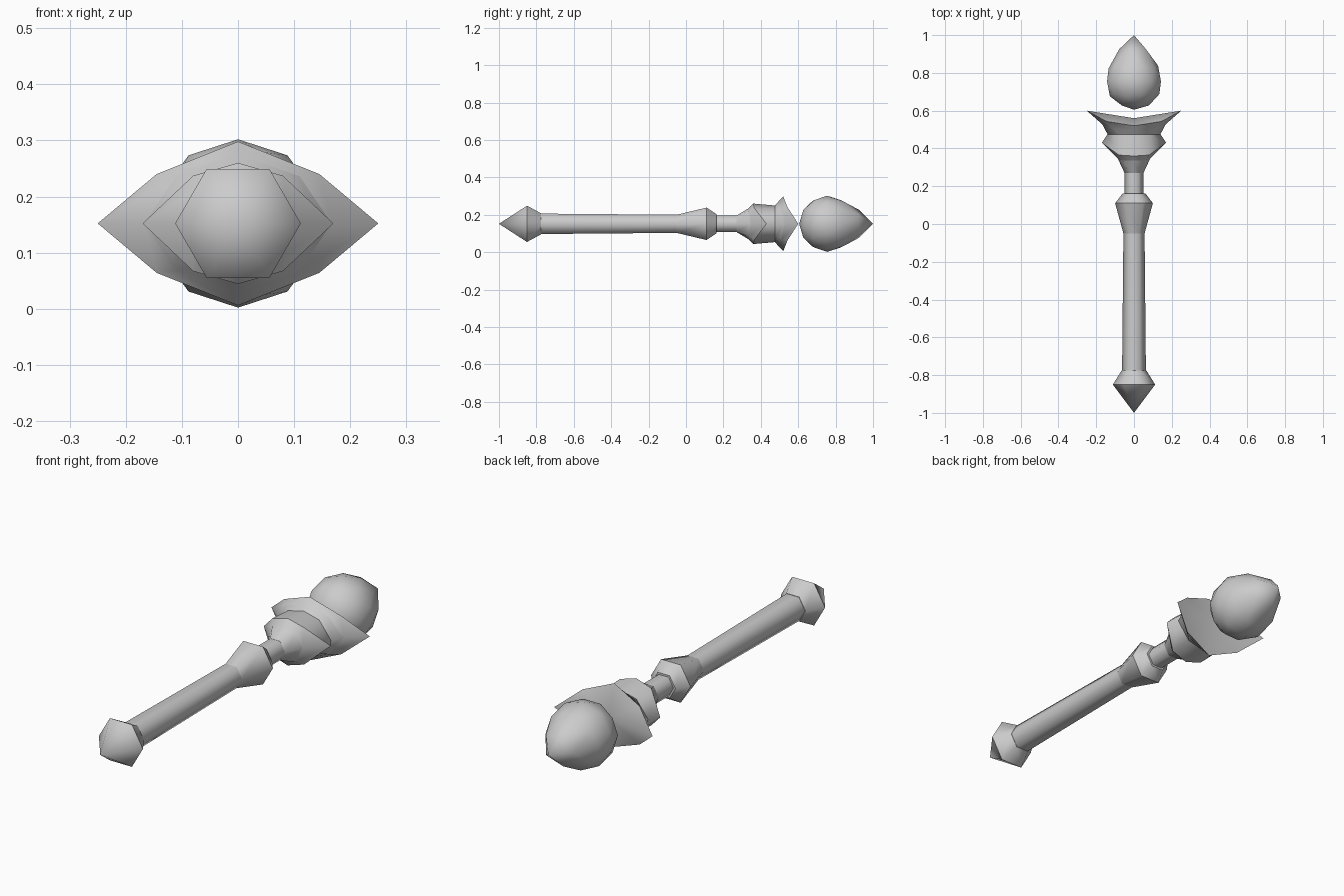
import bpy, bmesh, math
from mathutils import Vector

AXIS_Z = 0.152

cube = bpy.data.objects.get("Cube")
if cube:
    bpy.data.objects.remove(cube, do_unlink=True)

grey = bpy.data.materials.new("plain grey")
grey.use_nodes = True
colour = (0.6, 0.6, 0.6, 1)
grey.diffuse_color = colour
grey.node_tree.nodes["Principled BSDF"].inputs["Base Color"].default_value = colour


def finish(bm, name):
    bmesh.ops.recalc_face_normals(bm, faces=bm.faces)
    for f in bm.faces:
        f.smooth = True
    mesh = bpy.data.meshes.new(name)
    bm.to_mesh(mesh)
    bm.free()
    mesh.materials.append(grey)
    obj = bpy.data.objects.new(name, mesh)
    obj.location.z = AXIS_Z
    bpy.context.collection.objects.link(obj)
    return obj


def ring(tip, diagonal, middle):
    """Mirror one quarter section (x, y, z) into a closed loop of eight points."""
    (tx, ty), (dx, dy, dz), (my, mz) = tip, diagonal, middle
    return [(tx, ty, 0), (dx, dy, dz), (0, my, mz), (-dx, dy, dz),
            (-tx, ty, 0), (-dx, dy, -dz), (0, my, -mz), (dx, dy, -dz)]


def hexagon(y, r):
    return [(r * math.cos(math.pi * k / 3), y, r * math.sin(math.pi * k / 3))
            for k in range(6)]


def loft(name, loops, start, end):
    """Join the loops with quads and close both ends to a centre point."""
    bm = bmesh.new()
    rows = [[bm.verts.new(p) for p in loop] for loop in loops]
    n = len(rows[0])
    for a, b in zip(rows, rows[1:]):
        for i in range(n):
            j = (i + 1) % n
            bm.faces.new((a[i], a[j], b[j], b[i]))
    for row, y in ((rows[0], start), (rows[-1], end)):
        centre = bm.verts.new((0, y, 0))
        for i in range(n):
            bm.faces.new((row[i], row[(i + 1) % n], centre))
    # Keep the cross-section rings crisp
    for row in rows:
        for i in range(n):
            bm.edges.get((row[i], row[(i + 1) % n])).smooth = False
    return finish(bm, name)


# Six-sided handle parts
loft("pommel", [hexagon(-0.85, 0.112), hexagon(-0.775, 0.065)], -1.0, -0.775)
loft("grip", [hexagon(-0.775, 0.063), hexagon(-0.05, 0.056)], -0.775, -0.05)
loft("collar", [hexagon(-0.05, 0.056), hexagon(0.11, 0.1), hexagon(0.162, 0.06)],
     -0.05, 0.162)
loft("neck", [hexagon(0.162, 0.05), hexagon(0.27, 0.05)], 0.162, 0.27)

# Flared head with pointed side prongs and a hollow cup
head = [
    ring((0.05, 0.27), (0.025, 0.27, 0.044), (0.27, 0.044)),
    ring((0.085, 0.345), (0.06, 0.335, 0.068), (0.335, 0.083)),
    ring((0.17, 0.43), (0.08, 0.365, 0.085), (0.36, 0.108)),
    ring((0.14, 0.475), (0.08, 0.475, 0.078), (0.475, 0.098)),
    ring((0.167, 0.527), (0.11, 0.507, 0.084), (0.498, 0.123)),
    ring((0.25, 0.6), (0.145, 0.543, 0.088), (0.52, 0.146)),
]
loft("head", head, 0.27, 0.56)

# Floating drop-shaped gem, its pole along y and one end drawn to a point
bm = bmesh.new()
bmesh.ops.create_icosphere(bm, subdivisions=2, radius=1)
equator = [v.co for v in bm.verts if abs(v.co.z) < 0.01]
turn = math.pi / 2 - math.atan2(equator[0].y, equator[0].x)
for v in bm.verts:
    angle = math.atan2(v.co.y, v.co.x) + turn
    r = 0.15 * math.hypot(v.co.x, v.co.y)
    s = v.co.z
    y = 0.755 + 0.15 * s + 0.095 * max(s, 0) ** 5
    v.co = Vector((r * math.cos(angle), y, r * math.sin(angle)))
finish(bm, "gem")
